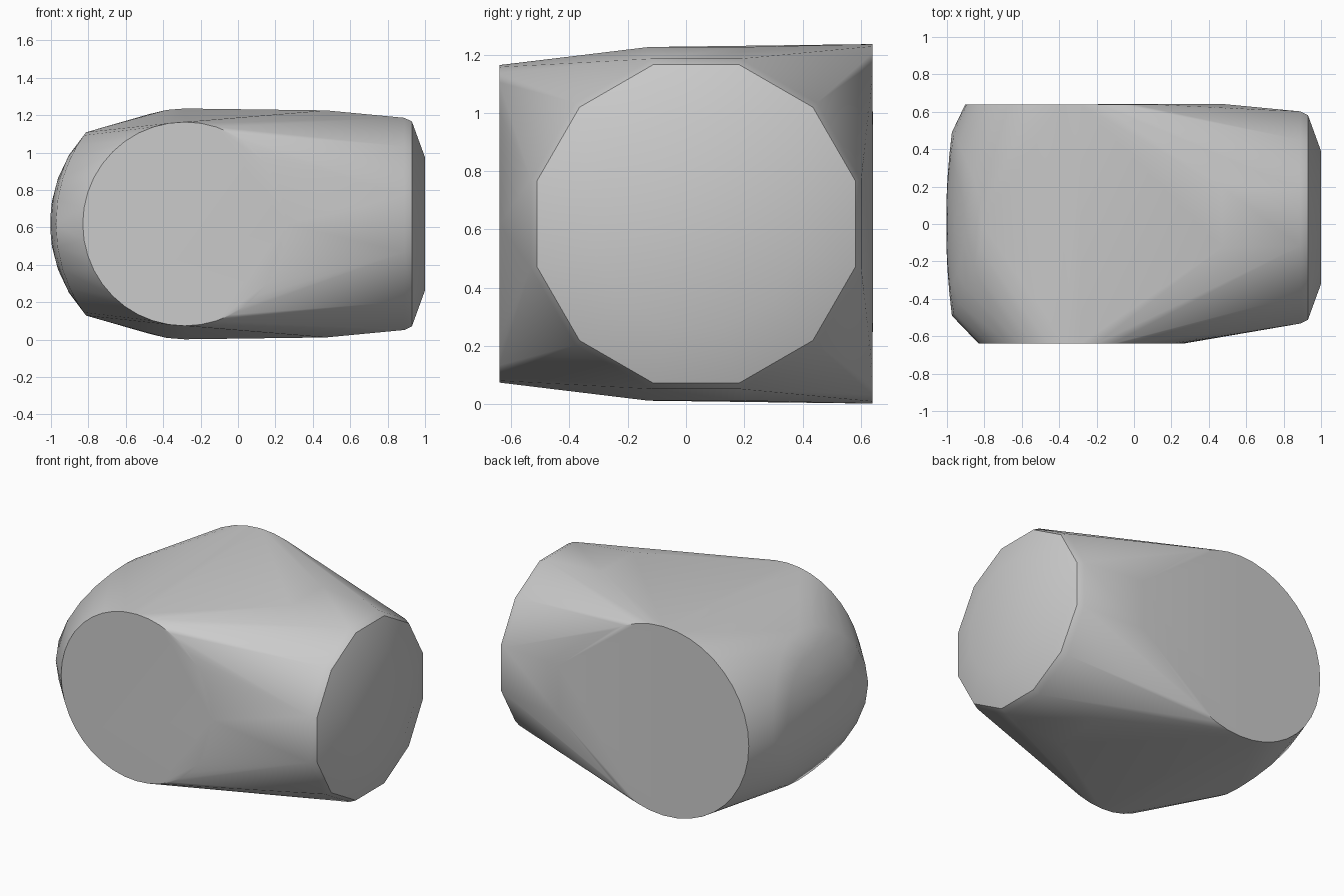
import bpy, bmesh
from math import sin, cos, pi, sqrt

cube = bpy.data.objects.get("Cube")
if cube:
    bpy.data.objects.remove(cube)

grey = bpy.data.materials.new("grey")
grey.use_nodes = True
grey.diffuse_color = (0.6, 0.6, 0.6, 1)
grey.node_tree.nodes["Principled BSDF"].inputs["Base Color"].default_value = (0.6, 0.6, 0.6, 1)

MID_X, MID_Z = -0.285, 0.619
bm = bmesh.new()


def disc_y(y, radius, sides=40):
    """Round side face, facing along y."""
    for i in range(sides):
        a = 2 * pi * i / sides
        bm.verts.new((MID_X + radius * cos(a), y, MID_Z + radius * sin(a)))


def ring_x(x, flat_radius, sides=12, mid_y=0.035):
    """Polygonal ring around the x axis, with a flat at the top."""
    r = flat_radius / cos(pi / sides)
    for i in range(sides):
        a = 2 * pi * (i + 0.5) / sides
        bm.verts.new((x, mid_y + r * cos(a), MID_Z + r * sin(a)))


# Small front disc and large back disc
disc_y(-0.64, 0.545)
disc_y(0.64, 0.617)

# Tapering barrel and its shallow end cap
for x, r in ((0.47, 0.607), (0.89, 0.567), (0.93, 0.547), (1.0, 0.355)):
    ring_x(x, r)

# Bulging end, curved around the y axis
for ring in range(1, 5):
    r = 0.49 * ring / 4
    for i in range(24):
        a = 2 * pi * i / 24
        y, z = r * cos(a), r * sin(a)
        bulge = 0.72 - 0.13 * y * y
        bm.verts.new((MID_X - sqrt(bulge ** 2 - z * z), y, MID_Z + z))

# Skin stretched over all the rings
hull = bmesh.ops.convex_hull(bm, input=bm.verts[:])
loose = {v for v in hull["geom_interior"] + hull["geom_unused"] if isinstance(v, bmesh.types.BMVert)}
bmesh.ops.delete(bm, geom=list(loose), context="VERTS")
bmesh.ops.dissolve_limit(bm, angle_limit=0.01, verts=bm.verts[:], edges=bm.edges[:])
bmesh.ops.recalc_face_normals(bm, faces=bm.faces[:])

mesh = bpy.data.meshes.new("body")
bm.to_mesh(mesh)
bm.free()
mesh.materials.append(grey)
body = bpy.data.objects.new("body", mesh)
bpy.context.collection.objects.link(body)
bpy.context.view_layer.objects.active = body
body.select_set(True)
bpy.ops.object.shade_smooth_by_angle(angle=pi / 6)
